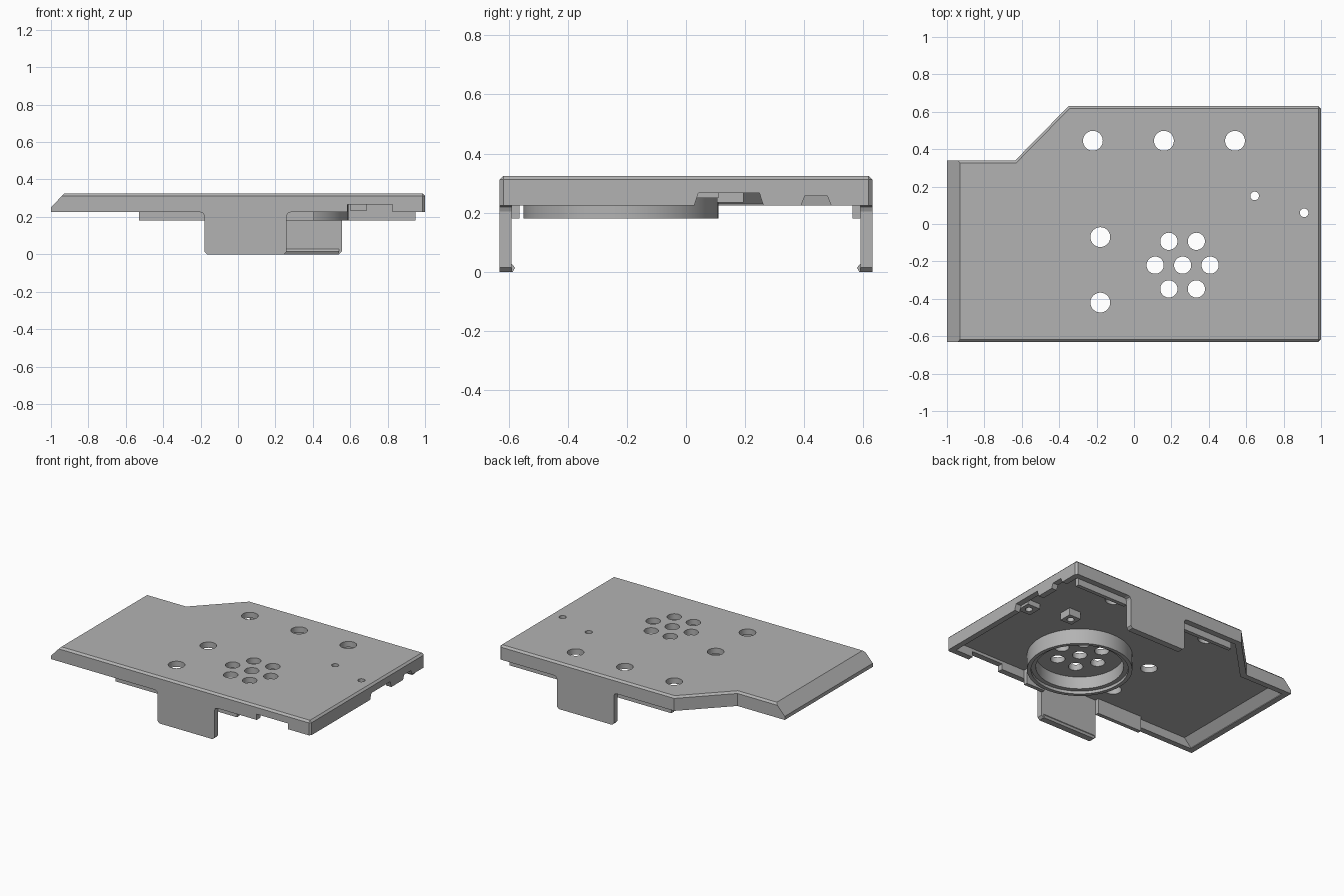
import bpy, bmesh, math
from mathutils import Vector, Matrix

cube = bpy.data.objects.get("Cube")
if cube:
    bpy.data.objects.remove(cube)

grey = bpy.data.materials.new("matte grey")
grey.use_nodes = True
COLOUR = (0.45, 0.45, 0.45, 1)
grey.diffuse_color = COLOUR
grey.node_tree.nodes["Principled BSDF"].inputs["Base Color"].default_value = COLOUR


def finish(bm, name):
    bmesh.ops.recalc_face_normals(bm, faces=bm.faces)
    mesh = bpy.data.meshes.new(name)
    bm.to_mesh(mesh)
    bm.free()
    mesh.materials.append(grey)
    ob = bpy.data.objects.new(name, mesh)
    bpy.context.collection.objects.link(ob)
    return ob


def prism(points, direction):
    """Extrude a flat outline of 3D points along a direction."""
    bm = bmesh.new()
    face = bm.faces.new([bm.verts.new(p) for p in points])
    ext = bmesh.ops.extrude_face_region(bm, geom=[face])
    moved = [g for g in ext["geom"] if isinstance(g, bmesh.types.BMVert)]
    bmesh.ops.translate(bm, verts=moved, vec=Vector(direction))
    bmesh.ops.recalc_face_normals(bm, faces=bm.faces)
    return bm


def box(name, x0, x1, y0, y1, z0, z1):
    pts = [(x0, y0, z0), (x1, y0, z0), (x1, y1, z0), (x0, y1, z0)]
    return finish(prism(pts, (0, 0, z1 - z0)), name)


def cylinder(name, x, y, r, z0, z1):
    bm = bmesh.new()
    bmesh.ops.create_cone(bm, cap_ends=True, segments=40, radius1=r, radius2=r,
                          depth=z1 - z0,
                          matrix=Matrix.Translation((x, y, (z0 + z1) / 2)))
    return finish(bm, name)


def cut(target, cutter):
    mod = target.modifiers.new("cut", "BOOLEAN")
    mod.operation, mod.solver, mod.object = "DIFFERENCE", "EXACT", cutter
    bpy.context.view_layer.objects.active = target
    bpy.ops.object.modifier_apply(modifier=mod.name)
    bpy.data.objects.remove(cutter)


def slope_left(bm, point):
    """Trim the left end with the sloping plane and close it."""
    geom = bm.verts[:] + bm.edges[:] + bm.faces[:]
    res = bmesh.ops.bisect_plane(bm, geom=geom, plane_co=point, dist=1e-5,
                                 plane_no=(-0.075, 0, 0.07), clear_outer=True)
    edges = [g for g in res["geom_cut"] if isinstance(g, bmesh.types.BMEdge)]
    bmesh.ops.contextual_create(bm, geom=edges)


TOP, RIM, ROOF, WALL = 0.325, 0.225, 0.285, 0.04
FRONT = 0.63

# Cover: notched slab with chamfered rim
outline = [(-1, -FRONT), (1, -FRONT), (1, FRONT), (-0.35, FRONT), (-0.635, 0.34), (-1, 0.34)]
bm = prism([(x, y, RIM) for x, y in outline], (0, 0, TOP - RIM))
rim = []
for e in bm.edges:
    a, b = (v.co for v in e.verts)
    on_top = min(a.z, b.z) > TOP - 0.001 and max(a.x, b.x) > -0.99
    corner = abs(a.z - b.z) > 0.05 and a.x > 0.99
    if on_top or corner:
        rim.append(e)
bmesh.ops.bevel(bm, geom=rim, offset=0.013, segments=1, affect="EDGES", profile=0.5)
slope_left(bm, (-1, 0, 0.25))
cover = finish(bm, "cover")

# Hollow underside
inner = [(-0.96, -0.59), (0.96, -0.59), (0.96, 0.59), (-0.333, 0.59), (-0.618, 0.30), (-0.96, 0.30)]
bm = prism([(x, y, 0.1) for x, y in inner], (0, 0, ROOF - 0.1))
slope_left(bm, (-0.955, 0, 0.235))
cut(cover, finish(bm, "cavity"))

# Notches in the front and side walls
cut(cover, box("front_notch", 0.585, 0.825, -0.7, -0.58, 0.1, 0.265))
for y0, y1, z in ((0.03, 0.26, 0.267), (0.39, 0.49, 0.257)):
    pts = [(0.95, y0 - 0.01, 0.2), (0.95, y1 + 0.01, 0.2),
           (0.95, y1 - 0.012, z), (0.95, y0 + 0.012, z)]
    cut(cover, finish(prism(pts, (0.1, 0, 0)), "side_notch"))

# Screw bosses
bosses = []
for x, y, half, z in ((0.645, 0.15, 0.045, 0.235), (0.91, 0.06, 0.05, 0.25)):
    bosses.append((box("screw_boss", x - half, x + half, y - half, y + half, z, ROOF + 0.005), x, y))

# Round openings
CX, CY = 0.26, -0.22
holes = [(-0.22, 0.445), (0.16, 0.445), (0.54, 0.445), (-0.18, -0.07), (-0.18, -0.42)]
holes = [(x, y, 0.053) for x, y in holes] + [(CX, CY, 0.046)]
for i in range(6):
    a = i * math.pi / 3
    holes.append((CX + 0.147 * math.cos(a), CY + 0.147 * math.sin(a), 0.046))
for x, y, r in holes:
    cut(cover, cylinder("hole", x, y, r, 0.1, 0.5))
for boss, x, y in bosses:
    cut(cover, cylinder("hole", x, y, 0.023, 0.1, 0.5))
    cut(boss, cylinder("hole", x, y, 0.023, 0.1, 0.5))

# Stepped ring under the vent holes
profile = [(0.33, 0.18), (0.305, 0.18), (0.305, 0.2), (0.275, 0.2), (0.275, ROOF), (0.33, ROOF)]
bm = bmesh.new()
SEG = 64
loops = []
for i in range(SEG):
    a = 2 * math.pi * i / SEG
    loops.append([bm.verts.new((CX + r * math.cos(a), CY + r * math.sin(a), z)) for r, z in profile])
for i in range(SEG):
    p, q = loops[i], loops[(i + 1) % SEG]
    for j in range(len(profile)):
        k = (j + 1) % len(profile)
        bm.faces.new((p[j], q[j], q[k], p[k]))
ring = finish(bm, "speaker_ring")

# Clip tabs with inward catches, and locating lips along the long walls
for side, x0, x1, lips in ((-1, -0.18, 0.26, ((-0.53, -0.18), (0.26, 0.405))),
                           (1, 0.115, 0.555, ((-0.3, 0.115), (0.555, 0.95)))):
    word = "front" if side < 0 else "back"
    c, f = 0.015, 0.02
    half = [(x1 - c, 0), (x1, c), (x1, RIM - f), (x1 + f * 0.3, RIM - f * 0.3), (x1 + f, RIM)]
    pts = half + [(x0 + x1 - x, z) for x, z in reversed(half)]
    finish(prism([(x, side * FRONT, z) for x, z in pts], (0, -side * WALL, 0)), word + "_clip_tab")
    catch = [(0.592, 0), (0.586, 0), (0.578, 0.014), (0.59, 0.028), (0.592, 0.028)]
    finish(prism([(x0 + c, side * y, z) for y, z in catch], (x1 - x0 - 2 * c, 0, 0)), word + "_clip_catch")
    for a, b in lips:
        ys = sorted((side * 0.563, side * 0.59))
        box(word + "_locating_lip", a, b, ys[0], ys[1], 0.18, ROOF)

# Smooth round walls, keep hard edges
for ob in (cover, ring):
    bpy.ops.object.select_all(action="DESELECT")
    ob.select_set(True)
    bpy.context.view_layer.objects.active = ob
    bpy.ops.object.shade_smooth_by_angle(angle=math.radians(25))
